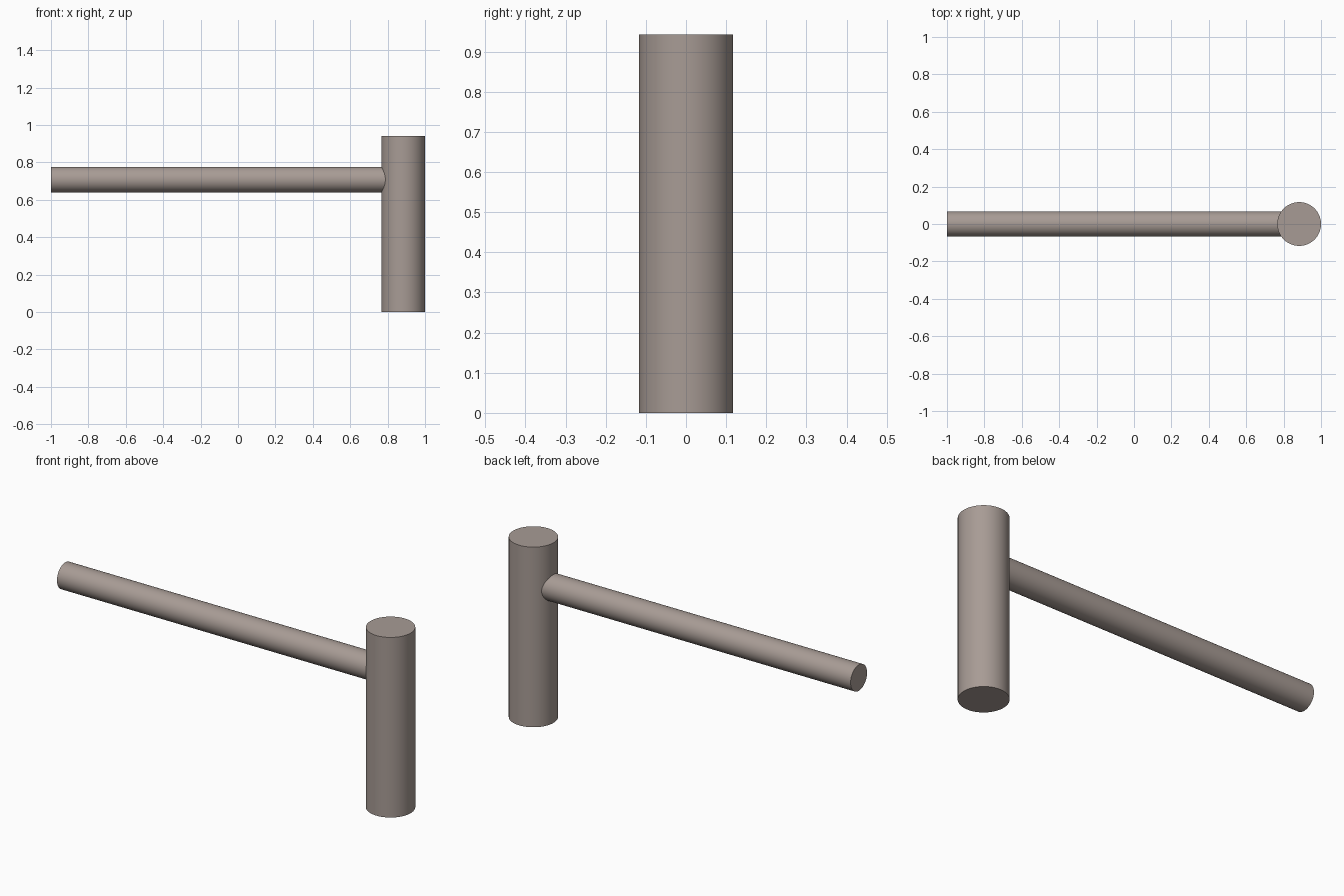
import bpy
import math

if "Cube" in bpy.data.objects:
    bpy.data.objects.remove(bpy.data.objects["Cube"])

# Single warm grey-brown material
mat = bpy.data.materials.new("warm_taupe")
mat.diffuse_color = (0.39, 0.33, 0.30, 1.0)
mat.use_nodes = True
mat.node_tree.nodes["Principled BSDF"].inputs["Base Color"].default_value = mat.diffuse_color


def cylinder(name, radius, length, location, rotation=(0, 0, 0)):
    bpy.ops.mesh.primitive_cylinder_add(vertices=64, radius=radius, depth=length,
                                        location=location, rotation=rotation)
    obj = bpy.context.object
    obj.name = name
    obj.data.materials.append(mat)
    bpy.ops.object.shade_smooth_by_angle(angle=math.radians(30))
    return obj


HEAD_R, HEAD_H = 0.117, 0.942
HANDLE_R, HANDLE_Z = 0.068, 0.708
HEAD_X = 1.0 - HEAD_R

# Upright mallet head
cylinder("mallet_head", HEAD_R, HEAD_H, (HEAD_X, 0, HEAD_H / 2))

# Horizontal handle, ending inside the head
handle_len = HEAD_X + 1.0
cylinder("handle", HANDLE_R, handle_len, (-1.0 + handle_len / 2, 0, HANDLE_Z),
         (0, math.pi / 2, 0))
